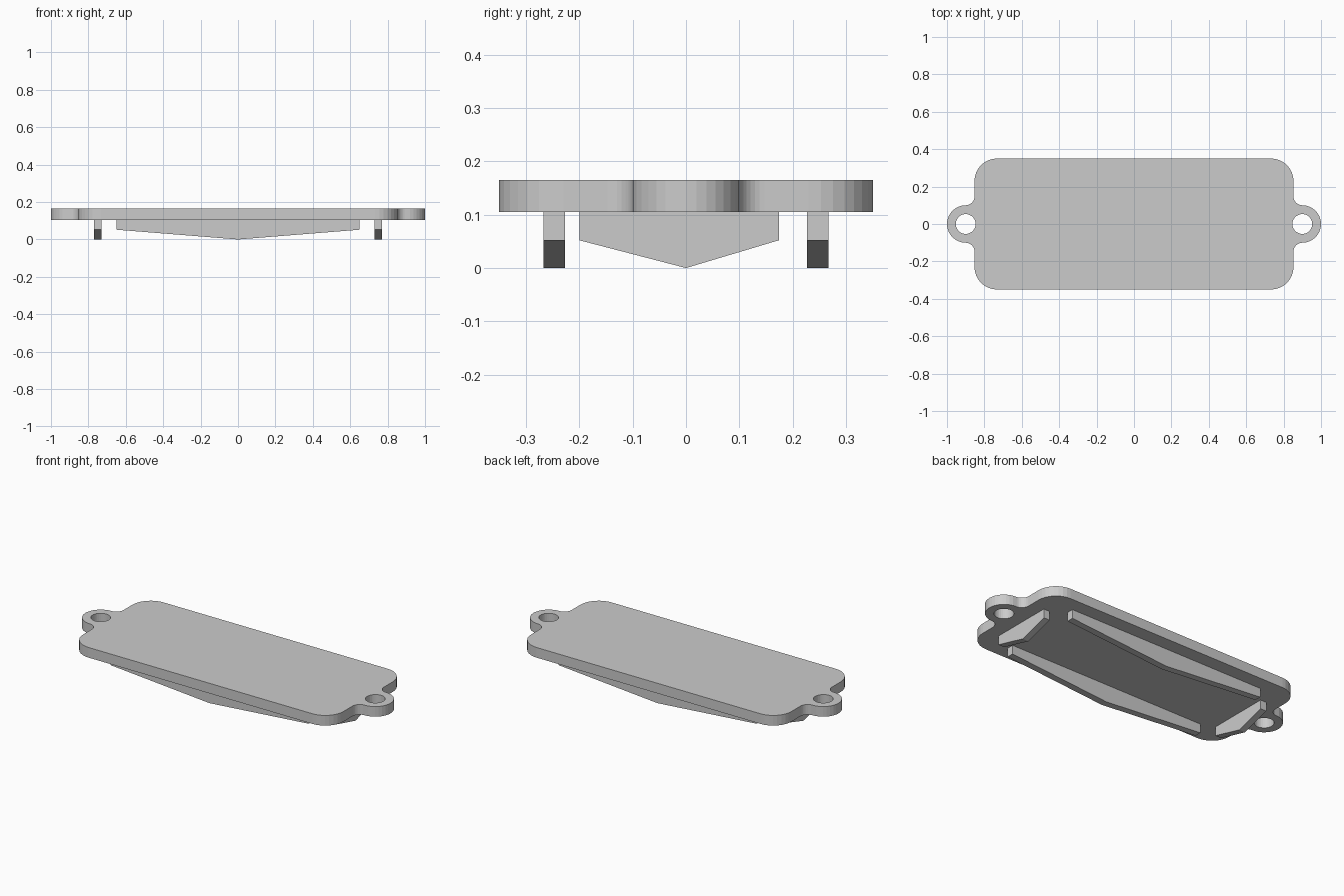
import bpy
import bmesh
from math import cos, sin, pi

cube = bpy.data.objects.get("Cube")
if cube:
    bpy.data.objects.remove(cube, do_unlink=True)

# Main dimensions
PLATE_LOW, PLATE_TOP = 0.105, 0.165
HALF_X, HALF_Y, CORNER = 0.853, 0.35, 0.12
EAR_X, EAR_R, HOLE_R = 0.9, 0.1, 0.053
FILLET = EAR_X - HALF_X
RIB_END = 0.052

grey = bpy.data.materials.new("plain grey")
grey.use_nodes = True
colour = (0.6, 0.6, 0.6, 1)
grey.diffuse_color = colour
grey.node_tree.nodes["Principled BSDF"].inputs["Base Color"].default_value = colour


def arc(cx, cy, r, start, end, steps=8):
    """Points along an arc, angles in quarter turns."""
    angles = [(start + (end - start) * i / steps) * pi / 2 for i in range(steps + 1)]
    return [(cx + r * cos(a), cy + r * sin(a)) for a in angles]


def add_object(name, bm):
    bmesh.ops.remove_doubles(bm, verts=bm.verts, dist=1e-5)
    bmesh.ops.recalc_face_normals(bm, faces=bm.faces)
    mesh = bpy.data.meshes.new(name)
    bm.to_mesh(mesh)
    bm.free()
    mesh.materials.append(grey)
    obj = bpy.data.objects.new(name, mesh)
    bpy.context.collection.objects.link(obj)
    return obj


def prism(name, ring, offset):
    """Extrude a closed ring of points along an offset."""
    bm = bmesh.new()
    face = bm.faces.new([bm.verts.new(p) for p in ring])
    new = bmesh.ops.extrude_face_region(bm, geom=[face])["geom"]
    moved = [v for v in new if isinstance(v, bmesh.types.BMVert)]
    bmesh.ops.translate(bm, verts=moved, vec=offset)
    return add_object(name, bm)


# Cover plate: rounded rectangle with a filleted ear at each end
quarter = arc(EAR_X, 0, EAR_R, 0, 1)
quarter += arc(EAR_X, EAR_R + FILLET, FILLET, 3, 2)[1:]
quarter += arc(HALF_X - CORNER, HALF_Y - CORNER, CORNER, 0, 1)
half = quarter + [(-x, y) for x, y in reversed(quarter)]
outline = half + [(x, -y) for x, y in reversed(half[1:-1])]
plate = prism("cover_plate", [(x, y, PLATE_LOW) for x, y in outline],
              (0, 0, PLATE_TOP - PLATE_LOW))

# Screw holes through the ears
for side, label in ((1, "left"), (-1, "right")):
    circle = arc(side * EAR_X, 0, HOLE_R, 0, 4, 32)[:-1]
    cutter = prism(label + "_hole_cutter", [(x, y, 0) for x, y in circle], (0, 0, 0.3))
    cutter.hide_render = True
    cutter.hide_viewport = True
    cut = plate.modifiers.new(label + "_hole", "BOOLEAN")
    cut.operation = "DIFFERENCE"
    cut.solver = "EXACT"
    cut.object = cutter


def rib_profile(start, end):
    """Shallow V outline hanging under the plate."""
    return [(start, PLATE_LOW), (start, RIB_END), (0, 0), (end, RIB_END), (end, PLATE_LOW)]


# Long ribs under the front and back edges
for y, label in ((-0.267, "front"), (0.227, "back")):
    prism(label + "_rib", [(x, y, z) for x, z in rib_profile(-0.65, 0.65)], (0, 0.04, 0))

# Short ribs near the two ends
for x, label in ((0.73, "left"), (-0.77, "right")):
    prism(label + "_end_rib", [(x, y, z) for y, z in rib_profile(-0.2, 0.174)], (0.04, 0, 0))
